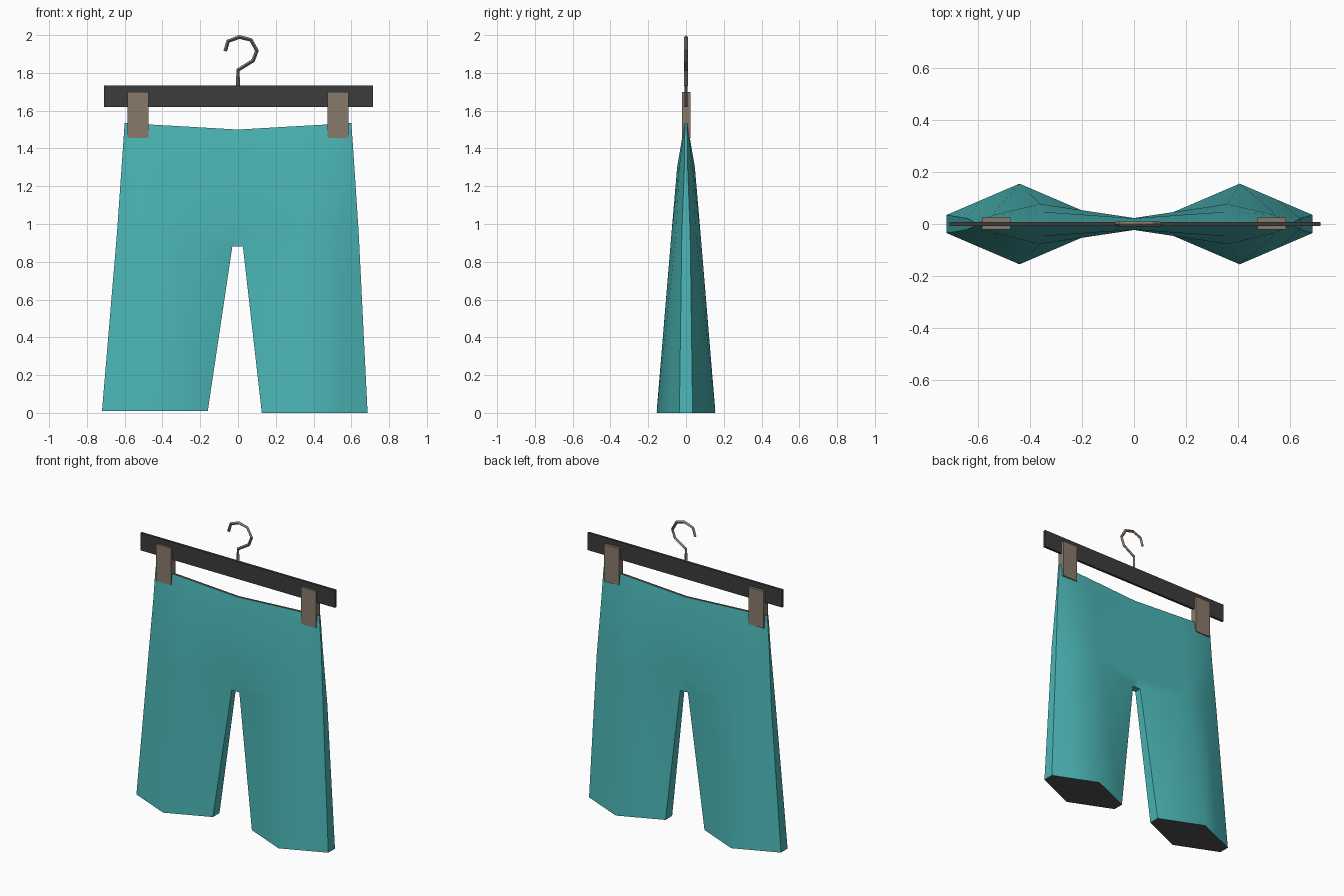
import bpy, bmesh, math

if "Cube" in bpy.data.objects:
    bpy.data.objects.remove(bpy.data.objects["Cube"])


def material(name, rgb):
    m = bpy.data.materials.new(name)
    m.diffuse_color = (*rgb, 1)
    m.use_nodes = True
    m.node_tree.nodes["Principled BSDF"].inputs["Base Color"].default_value = m.diffuse_color
    return m


TEAL = material("teal fabric", (0.07, 0.46, 0.46))
LINING = material("dark lining", (0.085, 0.08, 0.085))
BAR = material("charcoal bar", (0.045, 0.045, 0.047))
METAL = material("taupe metal", (0.25, 0.195, 0.15))


def box(name, center, size, mat):
    bpy.ops.mesh.primitive_cube_add(size=1, location=center)
    ob = bpy.context.object
    ob.name = name
    ob.scale = size
    bpy.ops.object.transform_apply(location=False, rotation=False, scale=True)
    ob.data.materials.append(mat)
    return ob


# Shorts: each level lists (x, half depth, z) for outer, side, middle and inner
# columns of the right half; the left half is mirrored with slight x offsets
LEVELS = [
    [(0.60, 0.006, 1.535), (0.53, 0.008, 1.53), (0.33, 0.008, 1.519), (0, 0.008, 1.50)],
    [(0.615, 0.008, 1.32), (0.54, 0.035, 1.31), (0.35, 0.047, 1.30), (0, 0.022, 1.31)],
    [(0.64, 0.022, 0.95), (0.53, 0.052, 0.95), (0.36, 0.077, 0.95), (0, 0.023, 0.95)],
    [(0.703, 0.035, 0.0), (0.57, 0.092, 0.0), (0.423, 0.155, 0.0), (0.143, 0.035, 0.0)],
]
CROTCH = (0.028, 0.023, 0.88)

bm = bmesh.new()
cache = {}


def vert(p, sx, sy):
    x, y, z = p
    shift = -0.017 * (1 - z / 1.0) if z < 1 else 0
    lift = 0.01 * (1 - z) if z < 1 and sx < 0 else 0
    co = (round(x * sx + shift * (x > 0), 4), round(y * sy, 4), round(z + lift * (x > 0), 4))
    if co not in cache:
        cache[co] = bm.verts.new(co)
    return cache[co]


def face(*vs, mat=0):
    f = bm.faces.new(vs)
    f.material_index = mat


for sx in (-1, 1):
    for sy in (-1, 1):
        # front and back panels
        for a, b in zip(LEVELS, LEVELS[1:]):
            for i in range(3):
                pts = [a[i], a[i + 1], b[i + 1], b[i]]
                if b is LEVELS[3] and i == 2:
                    pts.insert(2, CROTCH)
                    q = [vert(p, sx, sy) for p in pts]
                    face(q[0], q[1], q[2])
                    face(q[0], q[2], q[3], q[4])
                else:
                    face(*[vert(p, sx, sy) for p in pts])
    # outer side strips and inner leg strip
    strips = [(a[0], b[0]) for a, b in zip(LEVELS, LEVELS[1:])] + [(CROTCH, LEVELS[3][3])]
    for p, q in strips:
        face(vert(p, sx, -1), vert(p, sx, 1), vert(q, sx, 1), vert(q, sx, -1))
    # dark leg opening
    hem = LEVELS[3]
    face(*[vert(p, sx, -1) for p in hem], *[vert(p, sx, 1) for p in reversed(hem)], mat=1)
    # dark waist opening
    for p, q in zip(LEVELS[0], LEVELS[0][1:]):
        face(vert(p, sx, -1), vert(q, sx, -1), vert(q, sx, 1), vert(p, sx, 1), mat=1)

# crotch bridge
for sy in (-1, 1):
    face(vert(LEVELS[2][3], 1, sy), vert(CROTCH, -1, sy), vert(CROTCH, 1, sy))
face(vert(CROTCH, -1, -1), vert(CROTCH, 1, -1), vert(CROTCH, 1, 1), vert(CROTCH, -1, 1))

bmesh.ops.recalc_face_normals(bm, faces=bm.faces)
me = bpy.data.meshes.new("shorts")
bm.to_mesh(me)
bm.free()
shorts = bpy.data.objects.new("shorts", me)
bpy.context.collection.objects.link(shorts)
me.materials.append(TEAL)
me.materials.append(LINING)
bpy.ops.object.select_all(action='DESELECT')
shorts.select_set(True)
bpy.context.view_layer.objects.active = shorts
bpy.ops.object.shade_smooth_by_angle(angle=math.radians(60))

# Hanger bar
box("hanger_bar", (0.003, 0, 1.677), (1.426, 0.016, 0.115), BAR)

# Clips gripping the waistband
for side, x in (("left", -0.53), ("right", 0.53)):
    box(side + "_clip", (x, 0.002, 1.577), (0.11, 0.046, 0.245), METAL)

# Hook: thin four-sided wire
path = [(0, 1.73), (0, 1.815), (0.08, 1.865), (0.10, 1.918), (0.068, 1.975),
        (0.008, 1.99), (-0.052, 1.968), (-0.068, 1.915)]
cu = bpy.data.curves.new("hook", 'CURVE')
cu.dimensions = '3D'
cu.bevel_depth = 0.01
cu.bevel_resolution = 0
cu.use_fill_caps = True
sp = cu.splines.new('POLY')
sp.points.add(len(path) - 1)
for p, (x, z) in zip(sp.points, path):
    p.co = (x, 0, z, 1)
sp.use_smooth = False
cu.materials.append(METAL)
hook = bpy.data.objects.new("hook", cu)
bpy.context.collection.objects.link(hook)
